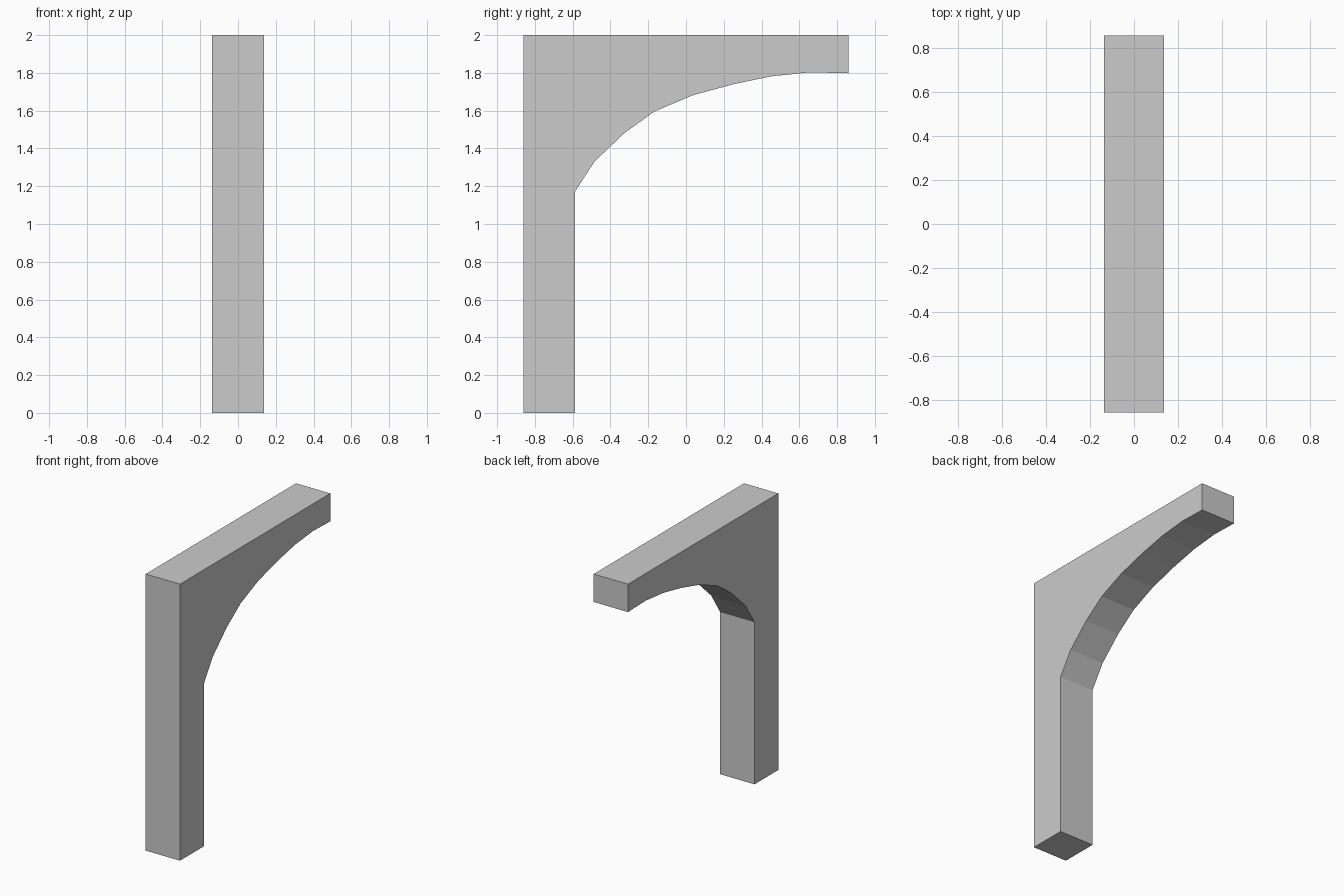
import bpy, bmesh
from mathutils import Vector

if "Cube" in bpy.data.objects:
    bpy.data.objects.remove(bpy.data.objects["Cube"])

HALF_WIDTH = 0.137
HALF_DEPTH = 0.859
POST_INNER = -0.587

# Faceted underside of the brace, from post to beam tip (y, z)
arch = [(POST_INNER, 1.172), (-0.484, 1.331), (-0.325, 1.482), (-0.166, 1.596),
        (0.034, 1.681), (0.251, 1.74), (0.452, 1.782), (0.658, 1.803),
        (HALF_DEPTH, 1.798)]

# Side outline: post foot, arch, then beam top
outline = [(-HALF_DEPTH, 0), (POST_INNER, 0)] + arch + [(HALF_DEPTH, 2), (-HALF_DEPTH, 2)]

# Extrude the outline across the width
bm = bmesh.new()
side = bm.faces.new([bm.verts.new((-HALF_WIDTH, y, z)) for y, z in outline])
ext = bmesh.ops.extrude_face_region(bm, geom=[side])
moved = [v for v in ext["geom"] if isinstance(v, bmesh.types.BMVert)]
bmesh.ops.translate(bm, verts=moved, vec=Vector((2 * HALF_WIDTH, 0, 0)))
if len([f for f in bm.faces if len(f.verts) == len(outline)]) < 2:
    bm.faces.new([v for v in bm.verts if v.co.x < 0])
bmesh.ops.recalc_face_normals(bm, faces=bm.faces)

mesh = bpy.data.meshes.new("arched_bracket_post")
bm.to_mesh(mesh)
bm.free()
bpy.context.collection.objects.link(bpy.data.objects.new("arched_bracket_post", mesh))
